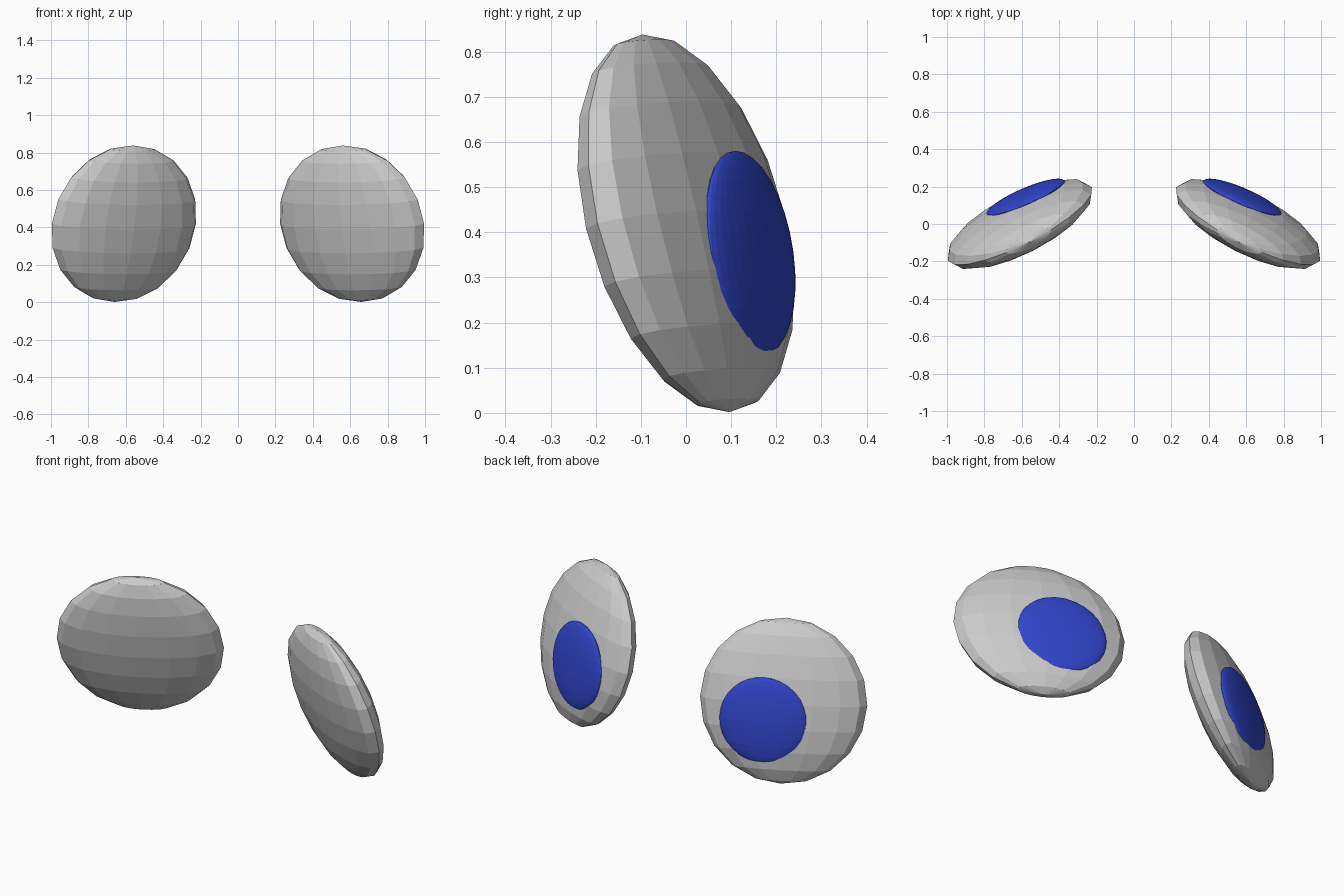
import bpy, bmesh
from math import radians
from mathutils import Matrix, Vector

if "Cube" in bpy.data.objects:
    bpy.data.objects.remove(bpy.data.objects["Cube"])


def flat_ellipsoid(name, center, radius, thickness, yaw, tilt, segments, rings, color=None):
    """Faceted sphere squashed along local y, tilted, turned, and mirrored in x."""
    matrix = (Matrix.Translation(Vector(center))
              @ Matrix.Rotation(radians(-yaw), 4, 'Z')
              @ Matrix.Rotation(radians(tilt), 4, 'X')
              @ Matrix.Diagonal((radius, thickness, radius, 1)))
    bm = bmesh.new()
    bmesh.ops.create_uvsphere(bm, u_segments=segments, v_segments=rings,
                              radius=1, matrix=matrix)
    mesh = bpy.data.meshes.new(name)
    bm.to_mesh(mesh)
    bm.free()
    obj = bpy.data.objects.new(name, mesh)
    bpy.context.collection.objects.link(obj)
    obj.modifiers.new("mirror", 'MIRROR').use_mirror_merge = False
    if color:
        mat = bpy.data.materials.new(name)
        mat.diffuse_color = color
        mat.use_nodes = True
        mat.node_tree.nodes["Principled BSDF"].inputs["Base Color"].default_value = mat.diffuse_color
        mesh.materials.append(mat)
    return obj


# Grey flattened shells
flat_ellipsoid("shell", (0.61, 0, 0.42), 0.432, 0.122, 27, 14.5, 16, 10)

# Blue discs sunk into the back of each shell
flat_ellipsoid("back_disc", (0.58, 0.14, 0.355), 0.228, 0.04, 23.5, 8.5, 32, 16,
               (0.03, 0.06, 0.6, 1))
